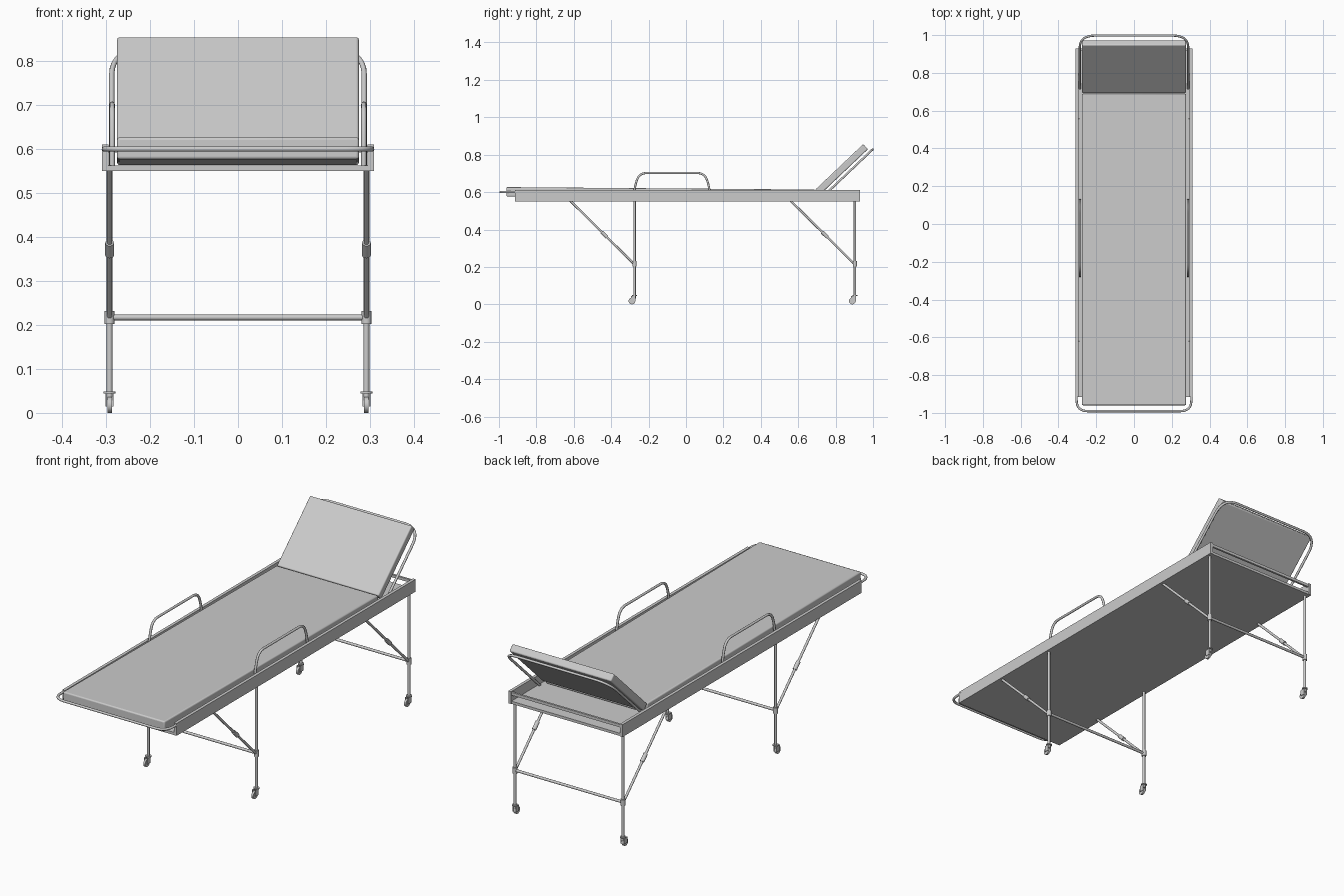
import bpy, math
from mathutils import Vector, Matrix

if "Cube" in bpy.data.objects:
    bpy.data.objects.remove(bpy.data.objects["Cube"])


def finish(ob, name, angle=40):
    ob.name = name
    bpy.ops.object.select_all(action='DESELECT')
    ob.select_set(True)
    bpy.context.view_layer.objects.active = ob
    bpy.ops.object.shade_smooth_by_angle(angle=math.radians(angle))
    return ob


def box(name, lo, hi, rot_x=0, bevel=0):
    lo, hi = Vector(lo), Vector(hi)
    bpy.ops.mesh.primitive_cube_add(size=1)
    ob = bpy.context.object
    ob.data.transform(Matrix.Translation((lo + hi) / 2) @ Matrix.Diagonal((*(hi - lo), 1)))
    ob.rotation_euler.x = rot_x
    if bevel:
        m = ob.modifiers.new("soft_edge", 'BEVEL')
        m.width, m.segments = bevel, 3
    return finish(ob, name)


def rod(name, a, b, r, sides=16):
    a, b = Vector(a), Vector(b)
    bpy.ops.mesh.primitive_cylinder_add(vertices=sides, radius=r, depth=(b - a).length,
                                        location=(a + b) / 2)
    ob = bpy.context.object
    ob.rotation_euler = (b - a).to_track_quat('Z', 'Y').to_euler()
    return finish(ob, name)


def tube(name, pts, corner, r):
    """Bent pipe: polyline with its inner corners rounded."""
    pts = [Vector(p) for p in pts]
    path = [pts[0]]
    for a, p, c in zip(pts, pts[1:], pts[2:]):
        s = p + (a - p).normalized() * corner
        e = p + (c - p).normalized() * corner
        for i in range(9):
            t = i / 8
            path.append(s * (1 - t) ** 2 + p * 2 * t * (1 - t) + e * t * t)
    path.append(pts[-1])
    cu = bpy.data.curves.new(name, 'CURVE')
    cu.dimensions = '3D'
    cu.bevel_depth, cu.bevel_resolution, cu.use_fill_caps = r, 3, True
    sp = cu.splines.new('POLY')
    sp.points.add(len(path) - 1)
    for q, v in zip(sp.points, path):
        q.co = (*v, 1)
    ob = bpy.data.objects.new(name, cu)
    bpy.context.collection.objects.link(ob)
    return ob


# tray: floor panel, side rails and head-end bar
box("tray_floor", (-.296, -.915, .55), (.296, .928, .563))
box("head_end_bar", (-.296, .918, .592), (.296, .928, .606))
for s, side in ((-1, "left"), (1, "right")):
    x0, x1 = sorted((s * .294, s * .309))
    box(side + "_rail", (x0, -.915, .55), (x1, .93, .61))

# mattress, falling slightly towards the head
mattress = box("mattress", (-.275, -.825, -.025), (.275, .825, .025), -.008, .006)
mattress.location = (0, -.135, .595)

# raised headrest with its pipe frame behind
tilt = math.radians(43.5)
pivot = Matrix.Translation((0, .69, .612)) @ Matrix.Rotation(tilt, 4, 'X')
head = box("headrest_cushion", (-.275, 0, -.037), (.275, .355, 0), 0, .006)
head.matrix_world = pivot
tube("headrest_frame", [pivot @ Vector(p) for p in
     ((-.287, -.015, -.055), (-.287, .372, -.055), (.287, .372, -.055), (.287, -.015, -.055))],
     .085, .006)

# foot-end pipe loop
tube("foot_loop", [(-.304, -.90, .60), (-.304, -.991, .60),
                   (.304, -.991, .60), (.304, -.90, .60)], .06, .006)

for s, side in ((-1, "left"), (1, "right")):
    # arm hoop
    x = s * .286
    tube(side + "_hand_hoop", [(x, -.277, .563), (x, -.277, .62), (x, -.25, .702),
                               (x, .10, .702), (x, .127, .62), (x, .127, .563)], .04, .006)
    # folding legs, braces and casters
    x = s * .292
    for y, end in ((-.275, "front"), (.903, "rear")):
        n = f"{end}_{side}_"
        rod(n + "leg", (x, y, .03), (x, y, .555), .0065)
        rod(n + "leg_collar", (x, y, .202), (x, y, .232), .011)
        a, b = Vector((x, y - .35, .56)), Vector((x, y, .213))
        rod(n + "brace", a, b, .006)
        d, m = (b - a).normalized(), a.lerp(b, .54)
        rod(n + "brace_joint", m - d * .02, m + d * .02, .010)
        rod(n + "caster_flange", (x, y, .044), (x, y, .049), .014)
        yc = y - .014
        for k in (-1, 1):
            box(n + "caster_fork", (x + k * .0075 - .0015, yc - .006, .014),
                (x + k * .0075 + .0015, y + .005, .044))
        rod(n + "caster_wheel", (x - .005, yc, .018), (x + .005, yc, .018), .018, 24)

# leg spreaders
for y, end in ((-.275, "front"), (.903, "rear")):
    rod(end + "_leg_spreader", (-.292, y, .217), (.292, y, .217), .0065)
